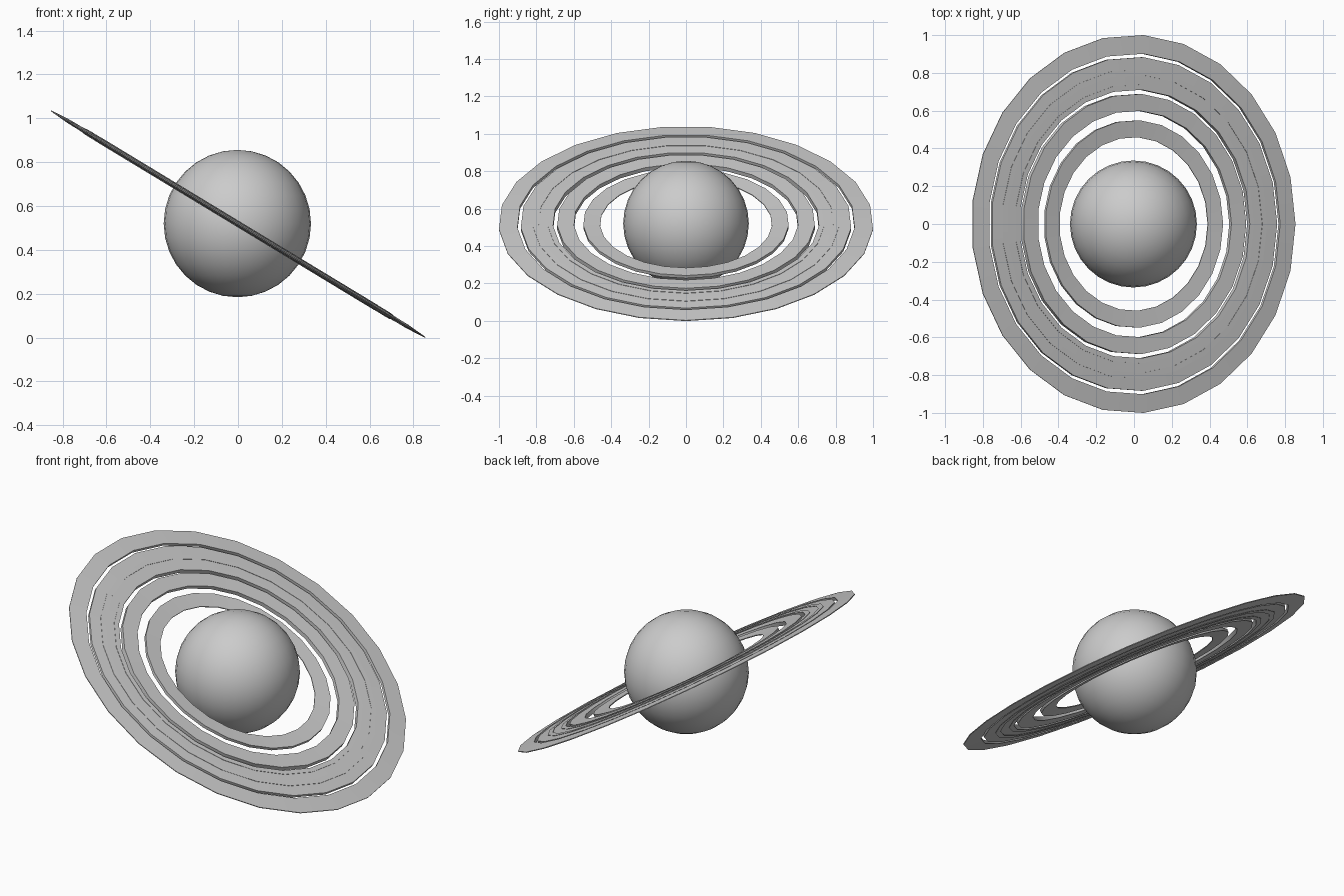
import bpy, bmesh, math
from mathutils import Matrix

cube = bpy.data.objects.get("Cube")
if cube:
    bpy.data.objects.remove(cube, do_unlink=True)

TILT = math.radians(31.2)
CENTRE = (-0.003, 0, 0.52)
SIDES = 25

grey = bpy.data.materials.new("plain_grey")
grey.use_nodes = True
COLOUR = (0.6, 0.6, 0.6, 1)
grey.diffuse_color = COLOUR
grey.node_tree.nodes["Principled BSDF"].inputs["Base Color"].default_value = COLOUR


def finish(obj, angle):
    obj.data.materials.append(grey)
    bpy.ops.object.select_all(action="DESELECT")
    obj.select_set(True)
    bpy.context.view_layer.objects.active = obj
    bpy.ops.object.shade_smooth_by_angle(angle=math.radians(angle))


def half_thickness(r):
    # The ring system swells in the middle and thins to both rims
    t = (r - 0.73) / 0.275
    return 0.002 + 0.012 * max(0, 1 - t * t)


def ring(name, inner, outer, trim=0.0):
    # Flat band with a four-sided section, swept around the planet
    hi, ho = half_thickness(inner) - trim, half_thickness(outer) - trim
    section = [(inner, -hi), (outer, -ho), (outer, ho), (inner, hi)]
    bm = bmesh.new()
    loops = []
    for i in range(SIDES):
        a = 2 * math.pi * i / SIDES
        loops.append([bm.verts.new((r * math.cos(a), r * math.sin(a), z)) for r, z in section])
    for i in range(SIDES):
        p, q = loops[i], loops[(i + 1) % SIDES]
        for j in range(4):
            k = (j + 1) % 4
            bm.faces.new((p[j], q[j], q[k], p[k]))
    bmesh.ops.recalc_face_normals(bm, faces=bm.faces)
    mesh = bpy.data.meshes.new(name)
    bm.to_mesh(mesh)
    bm.free()
    obj = bpy.data.objects.new(name, mesh)
    bpy.context.collection.objects.link(obj)
    obj.matrix_world = Matrix.Translation(CENTRE) @ Matrix.Rotation(TILT, 4, "Y")
    finish(obj, 30)


# Planet
bpy.ops.mesh.primitive_uv_sphere_add(segments=32, ring_count=16, radius=0.336, location=CENTRE)
planet = bpy.context.object
planet.name = "planet"
finish(planet, 60)

# Rings, from the inside out; trimmed bands make the fine grooves
ring("inner_ring", 0.46, 0.55)
ring("second_ring", 0.60, 0.69)
ring("middle_ring_a", 0.712, 0.74)
ring("middle_ring_b", 0.74, 0.79, 0.002)
ring("middle_ring_c", 0.79, 0.82)
ring("middle_ring_d", 0.82, 0.885, 0.002)
ring("outer_ring", 0.903, 1.002)
